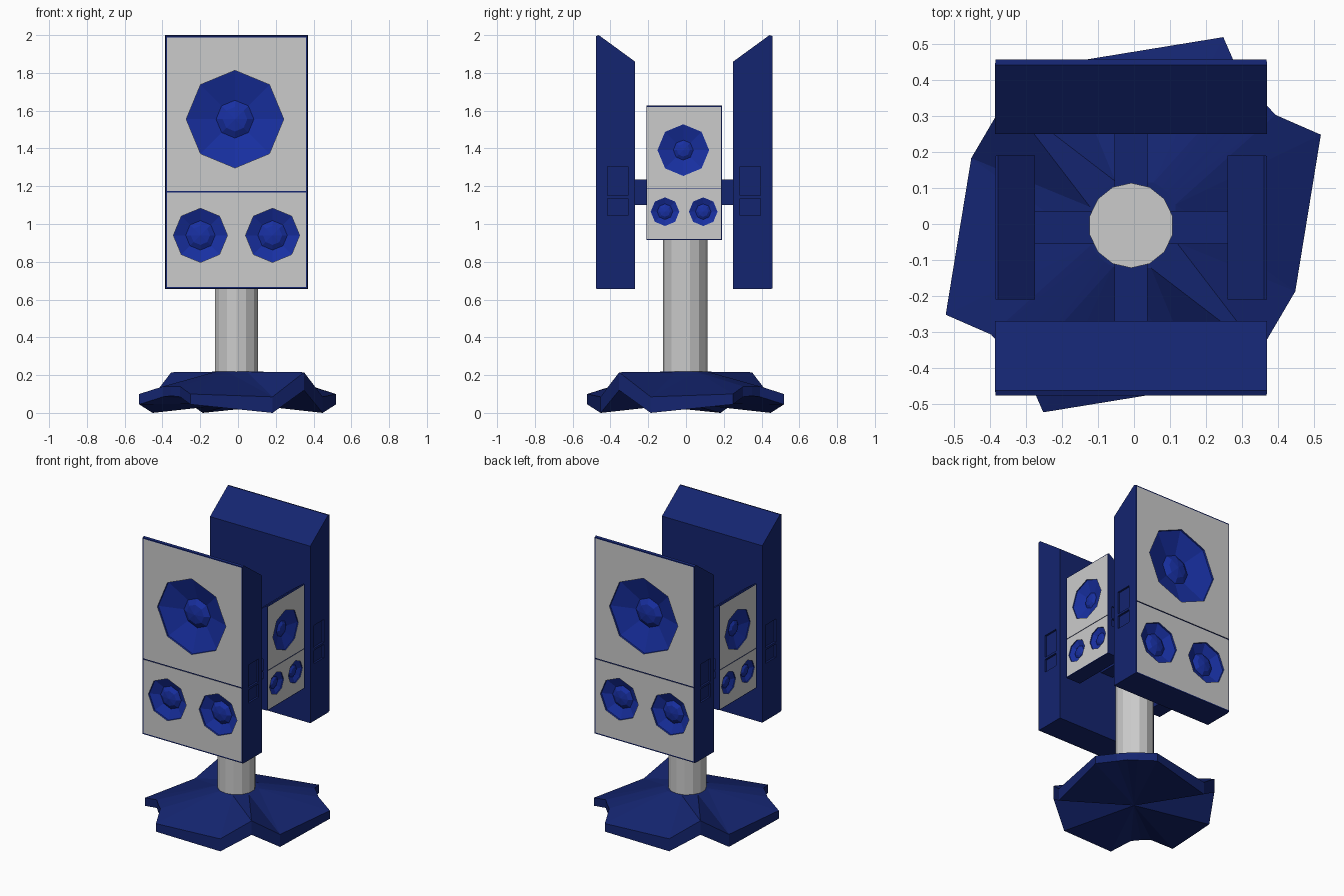
import bpy, bmesh, math
from mathutils import Matrix, Vector

if "Cube" in bpy.data.objects:
    bpy.data.objects.remove(bpy.data.objects["Cube"])

CX, CY = -0.008, -0.01


def material(name, rgb):
    m = bpy.data.materials.new(name)
    m.diffuse_color = (*rgb, 1)
    m.use_nodes = True
    m.node_tree.nodes["Principled BSDF"].inputs["Base Color"].default_value = m.diffuse_color
    return m


navy = material("navy", (0.007, 0.018, 0.16))
grey = material("grey", (0.8, 0.8, 0.8))
blue = material("cone_blue", (0.009, 0.029, 0.36))


def make(name, bm, mats=()):
    bmesh.ops.recalc_face_normals(bm, faces=bm.faces)
    me = bpy.data.meshes.new(name)
    bm.to_mesh(me)
    bm.free()
    for m in mats:
        me.materials.append(m)
    ob = bpy.data.objects.new(name, me)
    bpy.context.collection.objects.link(ob)
    return ob


def bridge(bm, a, b, mi=0):
    n = len(a)
    for i in range(n):
        bm.faces.new((a[i], a[(i + 1) % n], b[(i + 1) % n], b[i])).material_index = mi


def box(bm, lo, hi):
    lo, hi = Vector(lo), Vector(hi)
    size = hi - lo
    bmesh.ops.create_cube(bm, size=1, matrix=Matrix.Translation((lo + hi) / 2)
                          @ Matrix.Diagonal((*size, 1)))


FRONT = -0.467


def driver(bm, x, z, R, r, depth):
    # recess with a raised dome in the middle, eight sides, axis along y
    prof = [(R, -0.03), (R, 0.012), (r, depth), (r * 0.65, depth - r * 0.22)]
    loops = [[bm.verts.new((x + q * math.sin(k * math.pi / 4), FRONT + y,
                            z + q * math.cos(k * math.pi / 4))) for k in range(8)]
             for q, y in prof]
    for a, b in zip(loops, loops[1:]):
        bridge(bm, a, b, 2)
    bm.faces.new(loops[0]).material_index = 2
    tip = bm.verts.new((x, FRONT + depth - r * 0.32, z))
    for k in range(8):
        bm.faces.new((loops[-1][k], loops[-1][(k + 1) % 8], tip)).material_index = 2


# Cabinet shell: back, shoulder, bevelled front outline
bm = bmesh.new()
loops = []
for y, w, z0, z1 in [(-0.26, 0.378, 0.655, 1.86), (-0.452, 0.378, 0.655, 2.0),
                     (FRONT, 0.376, 0.658, 1.995), (FRONT, 0.369, 0.666, 1.988)]:
    loops.append([bm.verts.new(p) for p in
                  [(-w, y, z0), (w, y, z0), (w, y, z1), (-w, y, z1)]])
for a, b in zip(loops, loops[1:]):
    bridge(bm, a, b)
bm.faces.new(loops[0])
bm.faces.new(loops[3]).material_index = 1
cabinet = make("front_speaker", bm, (navy, grey, blue))

# Cutter: three drivers, panel seam and side grips
bm = bmesh.new()
box(bm, (-0.369, FRONT - 0.03, 1.167), (0.369, FRONT + 0.006, 1.174))
for s in (-1, 1):
    for z0, z1 in [(1.045, 1.135), (1.15, 1.305)]:
        xs = sorted((s * 0.365, s * 0.40))
        box(bm, (xs[0], -0.405, z0), (xs[1], -0.297, z1))
    driver(bm, s * 0.191, 0.94, 0.143, 0.078, 0.04)
driver(bm, -0.008, 1.555, 0.258, 0.1, 0.062)
cutter = make("speaker_cutter", bm, (navy, grey, blue))
cutter.hide_render = True

mod = cabinet.modifiers.new("cut", 'BOOLEAN')
mod.operation = 'DIFFERENCE'
mod.solver = 'EXACT'
mod.object = cutter
dg = bpy.context.evaluated_depsgraph_get()
dg.update()
cut_mesh = bpy.data.meshes.new_from_object(cabinet.evaluated_get(dg))
cabinet.modifiers.clear()
cabinet.data = cut_mesh
bpy.data.objects.remove(cutter)

# Four cabinets: large front and back, scaled copies on the sides
cabinet.location = (CX, CY, 0)
S = 0.53
for name, ang, s in [("back_speaker", 180, 1), ("right_speaker", 90, S),
                     ("left_speaker", -90, S)]:
    ob = bpy.data.objects.new(name, cut_mesh)
    bpy.context.collection.objects.link(ob)
    a = math.radians(ang)
    off = 0 if s == 1 else 0.377 + FRONT * s
    ob.location = (CX + off * math.sin(a), CY - off * math.cos(a),
                   0 if s == 1 else 0.567)
    ob.rotation_euler.z = a
    ob.scale = (s, s, s)

# Pole
bm = bmesh.new()
bmesh.ops.create_cone(bm, cap_ends=True, segments=14, radius1=0.118, radius2=0.118,
                      depth=1.1, matrix=Matrix.Translation((CX, CY + 0.006, 0.70)))
make("pole", bm, (grey,))

# Cross arms holding the cabinets
for name, hx, hy in [("side_arm", 0.275, 0.046), ("front_back_arm", 0.046, 0.265)]:
    for s in (-1, 1):
        bm = bmesh.new()
        lo, hi = [CX - hx, CY - hy, 1.1], [CX + hx, CY + hy, 1.235]
        i = 0 if hx > hy else 1
        (lo if s > 0 else hi)[i] = (CX, CY)[i] + s * 0.1
        box(bm, lo, hi)
        make(name + ("_a" if s < 0 else "_b"), bm, (navy,))

# Faceted base: half outline (x, y, top z, bottom z) turned by 180 degrees
half = [(0.45, -0.185, 0.085, 0.0), (0.521, 0.25, 0.10, 0.045),
        (0.395, 0.305, 0.14, 0.085), (0.352, 0.352, 0.14, 0.09),
        (0.305, 0.395, 0.14, 0.085), (0.25, 0.521, 0.10, 0.045),
        (-0.185, 0.45, 0.085, 0.0), (-0.352, 0.352, 0.215, 0.12)]
outline = half + [(-x, -y, t, b) for x, y, t, b in half]
bm = bmesh.new()
ox = oy = -0.002
top = [bm.verts.new((x + ox, y + oy, t)) for x, y, t, b in outline]
bot = [bm.verts.new((x + ox, y + oy, b)) for x, y, t, b in outline]
# small flat hub around the pole foot
hub = []
for x, y, t, b in outline:
    d = 0.13 / math.hypot(x, y)
    hub.append(bm.verts.new((x * d + ox, y * d + oy, 0.218)))
bridge(bm, top, bot)
bridge(bm, hub, top)
bm.faces.new(hub)
mid = bm.verts.new((ox, oy, 0.05))
n = len(bot)
for i in range(n):
    bm.faces.new((bot[i], bot[(i + 1) % n], mid))
bmesh.ops.triangulate(bm, faces=[f for f in bm.faces if len(f.verts) == 4])
make("base", bm, (navy,))
